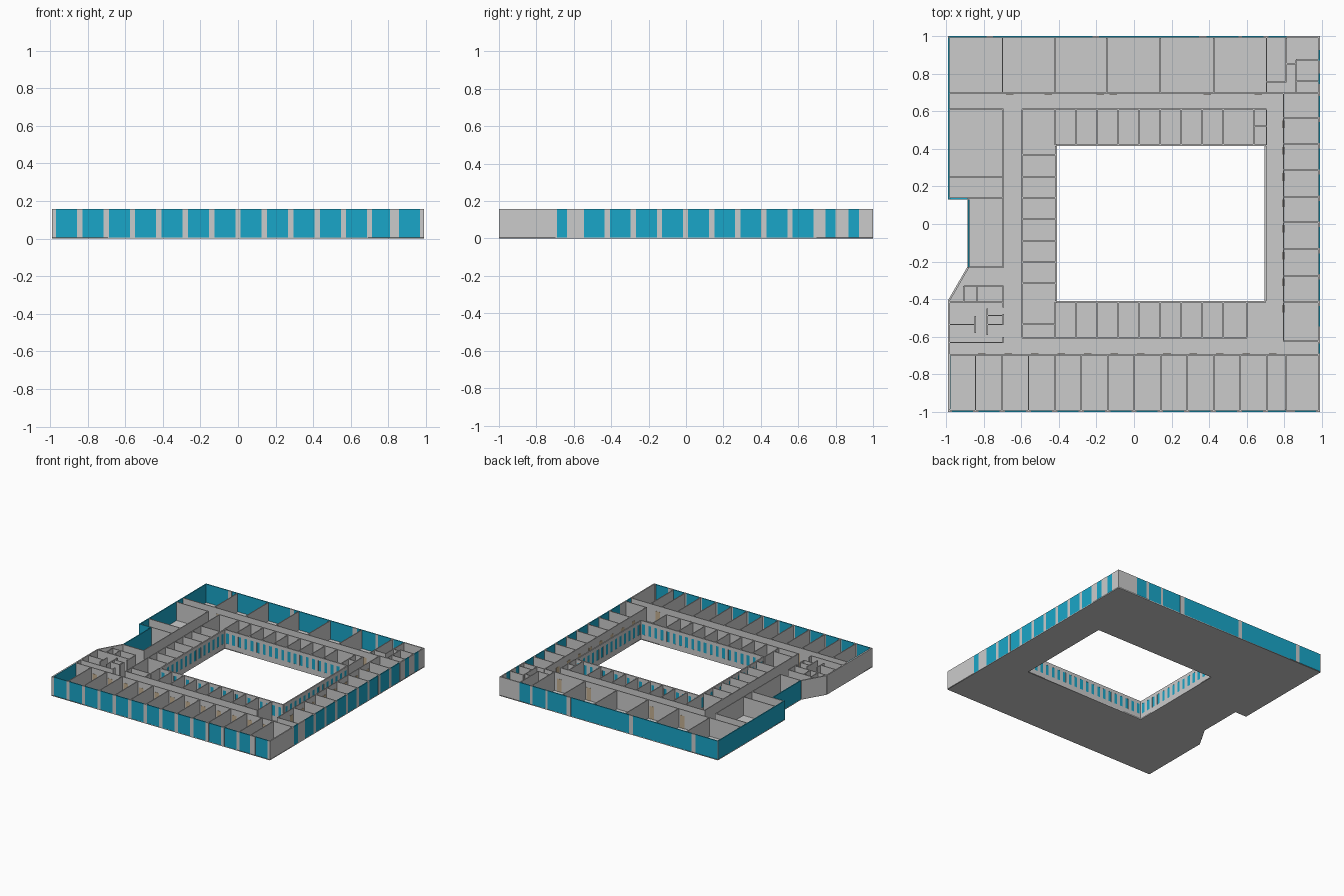
import bpy, bmesh
from mathutils import Vector, Matrix

if "Cube" in bpy.data.objects:
    bpy.data.objects.remove(bpy.data.objects["Cube"])

H, SLAB = 0.157, 0.006
THIN, THICK = 0.007, 0.010


def material(name, rgb):
    m = bpy.data.materials.new(name)
    m.diffuse_color = (*rgb, 1)
    m.use_nodes = True
    m.node_tree.nodes["Principled BSDF"].inputs["Base Color"].default_value = m.diffuse_color
    return m


GLASS = material("glass_blue", (0.01, 0.38, 0.58))
WOOD = material("door_wood", (0.55, 0.43, 0.28))


def wall(bm, p, q, t=THIN, z0=SLAB, z1=H):
    """Upright slab along the plan line p-q."""
    p, q = Vector(p), Vector(q)
    d = q - p
    mat = (Matrix.Translation(((p.x + q.x) / 2, (p.y + q.y) / 2, (z0 + z1) / 2))
           @ Matrix.Rotation(d.to_2d().angle_signed(Vector((1, 0))), 4, 'Z')
           @ Matrix.Diagonal((d.length, t, z1 - z0, 1)))
    bmesh.ops.create_cube(bm, size=1, matrix=mat)


def along_x(y, a, b):
    return (a, y), (b, y)


def along_y(x, a, b):
    return (x, a), (x, b)


def facade(axis, at, a, b, windows, z0=SLAB, z1=H, t=THICK):
    """Solid piers between glazed bays, with optional sill and header strips."""
    pos = a
    for w0, w1 in windows:
        if w0 - pos > 1e-4:
            wall(piers, *axis(at, pos, w0), t)
        wall(panes, *axis(at, w0, w1), t * 0.8, z0, z1)
        if z0 > SLAB:
            wall(piers, *axis(at, w0, w1), t, SLAB, z0)
            wall(piers, *axis(at, w0, w1), t, z1, H)
        pos = w1
    if b - pos > 1e-4:
        wall(piers, *axis(at, pos, b), t)


def finish(bm, name, mat=None):
    me = bpy.data.meshes.new(name)
    bm.to_mesh(me)
    bm.free()
    ob = bpy.data.objects.new(name, me)
    bpy.context.collection.objects.link(ob)
    if mat:
        me.materials.append(mat)


# Floor slab: outline with notch, courtyard as a hole
outline = [(-.99, -1), (.99, -1), (.99, 1), (-.99, 1), (-.99, .13),
           (-.885, .13), (-.885, -.23), (-.99, -.41)]
court = [(-.41, -.41), (.695, -.41), (.695, .415), (-.41, .415)]
cu = bpy.data.curves.new("floor_slab", 'CURVE')
cu.dimensions, cu.fill_mode, cu.extrude = '2D', 'BOTH', SLAB / 2
for loop in (outline, court):
    s = cu.splines.new('POLY')
    s.points.add(len(loop) - 1)
    for pt, c in zip(s.points, loop):
        pt.co = (*c, 0, 1)
    s.use_cyclic_u = True
floor = bpy.data.objects.new("floor_slab", cu)
floor.location.z = SLAB / 2
bpy.context.collection.objects.link(floor)
bpy.context.view_layer.objects.active = floor
floor.select_set(True)
bpy.ops.object.convert(target='MESH')

piers, panes, rooms, doors = (bmesh.new() for _ in range(4))

# South facade: regular full-height bays
south = [(-.968 + i * .1403, -.856 + i * .1403) for i in range(12)]
facade(along_x, -.995, -.99, .99, south + [(.712, .808), (.856, .968)])
# East facade: blank corner, narrow end bays, regular middle bays
east = [(-.69, -.635)] + [(-.546 + i * .1395, -.435 + i * .1395) for i in range(9)]
facade(along_y, .985, -.99, .99, east + [(.745, .80), (.87, .925)])
# North facade: long glass runs between slim pillars
facade(along_x, .995, -.99, .99, [(-.985, -.785), (-.75, -.22), (-.185, .345), (.385, .555),
                                  (.575, .69), (.715, .81)])
# West facade: glazed north part and notch, blank splay and south part
facade(along_y, -.985, .13, .99, [(.13, .99)])
facade(along_x, .135, -.98, -.885, [(-.98, -.885)])
facade(along_y, -.88, -.23, .13, [(-.23, .13)])
wall(piers, (-.882, -.23), (-.986, -.41), THICK)
wall(piers, (-.985, -.99), (-.985, -.41), THICK)
wall(panes, (-.978, -.985), (-.978, -.70), .004)

# Courtyard facades: rows of small windows
for axis, at, a, b, n in ((along_x, -.415, -.415, .70, 20), (along_x, .42, -.415, .70, 20),
                          (along_y, -.415, -.41, .415, 14), (along_y, .70, -.41, .415, 14)):
    step = (b - a) / n
    facade(axis, at, a, b, [(a + (i + .27) * step, a + (i + .73) * step) for i in range(n)],
           .045, .13)

# Room divisions: (axis, start, end, positions)
divisions = [
    (along_y, .695, .99, (-.70, -.42, -.145, .14, .425, .705)),
    (along_y, -.99, -.695, [-.843 + i * .1408 for i in range(12)] + [.808]),
    (along_x, .795, .985, (.697, .565, .427, .288, .144, .01, -.133, -.277, -.416, -.624)),
    (along_y, .42, .61, [-.42 + i * .1118 for i in range(9)] + [.637, .705]),
    (along_y, -.605, -.415, [-.42 + i * .1118 for i in range(9)] + [.6]),
    (along_x, -.595, -.415, (.368, .25, .139, .027, -.09, -.203, -.315, -.533)),
    (along_x, -.985, -.695, (.61, .25, .139, -.416, -.63)),
    # north-east service rooms
    (along_y, .757, .99, (.81,)), (along_x, .705, .81, (.757,)),
    (along_x, .81, .862, (.853,)), (along_x, .862, .985, (.873, .76)),
    (along_y, .695, .873, (.862,)), (along_x, .637, .705, (.52,)),
    # south-west service rooms
    (along_x, -.88, -.695, (-.23,)), (along_x, -.905, -.695, (-.33,)),
    (along_y, -.416, -.33, (-.905, -.835, -.695)), (along_x, -.985, -.843, (-.535,)),
    (along_y, -.58, -.49, (-.845,)), (along_y, -.59, -.45, (-.78,)),
    (along_x, -.78, -.695, (-.487, -.535)), (along_y, -.445, -.416, (-.695,)),
    (along_y, -.535, -.48, (-.695,)), (along_y, -.63, -.60, (-.695,)),
    # corridor walls
    (along_x, -.985, .80, (.695,)), (along_x, -.985, .985, (-.695,)),
    (along_y, -.624, .695, (.795,)), (along_x, -.595, .705, (.61,)),
    (along_x, -.595, .60, (-.605,)), (along_y, -.605, .61, (-.595,)),
    (along_y, -.23, .61, (-.695,)),
]
for axis, a, b, positions in divisions:
    for at in positions:
        wall(rooms, *axis(at, a, b))

# Doors on the corridor walls, beside the divisions
for x in (-.66, -.455, -.18, -.11, .39, .66):
    wall(doors, *along_x(.695, x - .02, x + .02), .010, SLAB, .11)
for i in range(12):
    x = -.81 + i * .1408
    wall(doors, *along_x(-.695, x - .02, x + .02), .010, SLAB, .11)
for y in (.53, .39, .25, .11, -.025, -.17, -.31, -.45):
    wall(doors, *along_y(.795, y - .02, y + .02), .010, SLAB, .11)

finish(piers, "facade_piers")
finish(panes, "window_panes", GLASS)
finish(rooms, "room_walls")
finish(doors, "doors", WOOD)
